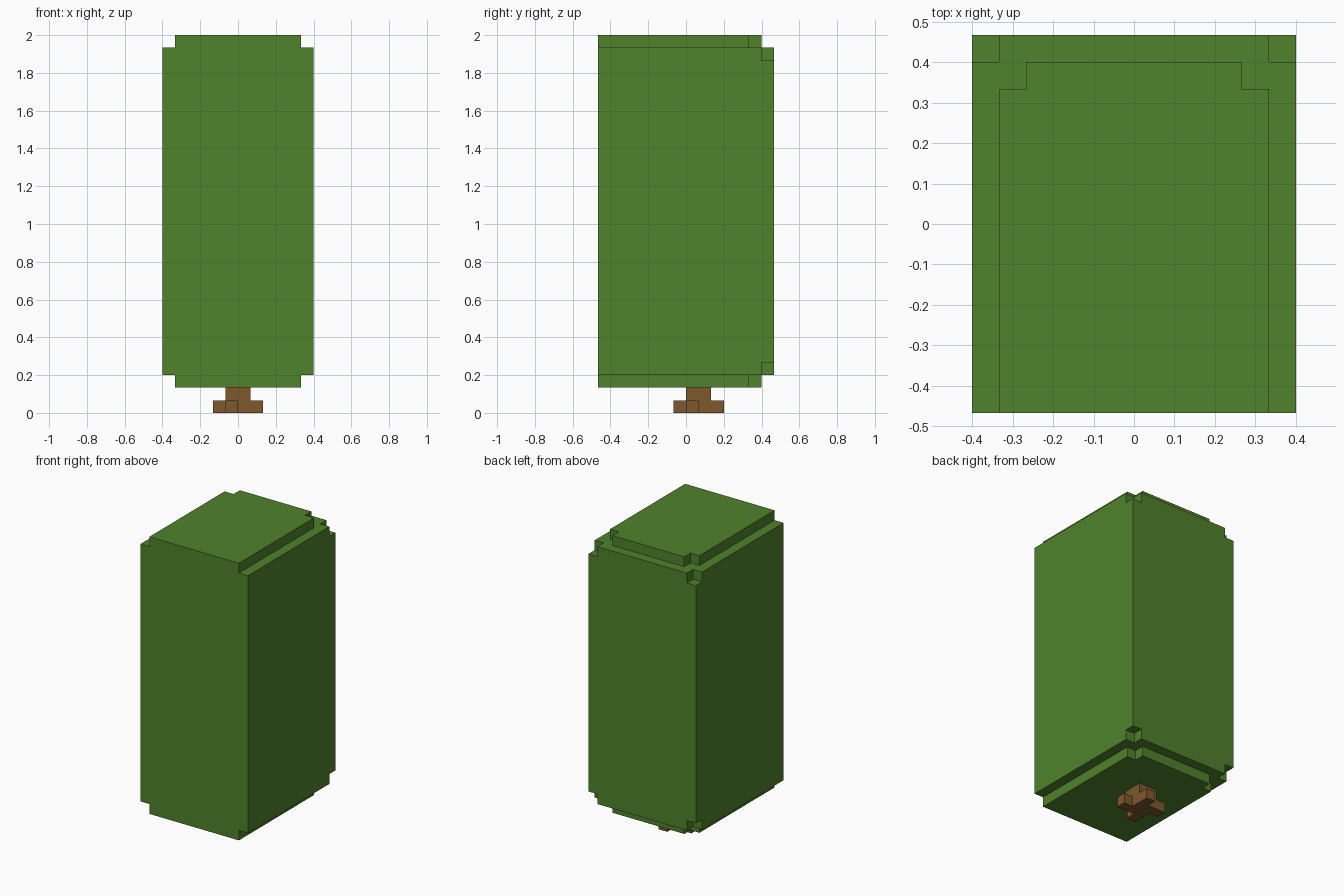
import bpy, bmesh
from itertools import product
from mathutils import Vector

UNIT = 1 / 15  # size of one block

cube = bpy.data.objects.get("Cube")
if cube:
    bpy.data.objects.remove(cube, do_unlink=True)


def material(name, color):
    mat = bpy.data.materials.new(name)
    mat.use_nodes = True
    mat.diffuse_color = color
    bsdf = next(n for n in mat.node_tree.nodes if n.type == "BSDF_PRINCIPLED")
    bsdf.inputs["Base Color"].default_value = color
    return mat


def block_cells(low, high):
    """All grid cells in a box given by two corners."""
    return set(product(*(range(a, b) for a, b in zip(low, high))))


def block_object(name, cells, mat):
    """Outer skin of a set of grid cells, with flat areas merged."""
    bm = bmesh.new()
    for cell in cells:
        for axis, side in product(range(3), (0, 1)):
            step = list(cell)
            step[axis] += 2 * side - 1
            if tuple(step) in cells:
                continue
            u, v = (axis + 1) % 3, (axis + 2) % 3
            ring = []
            for du, dv in ((0, 0), (1, 0), (1, 1), (0, 1)):
                p = Vector(cell)
                p[axis] += side
                p[u] += du
                p[v] += dv
                ring.append(bm.verts.new(p * UNIT))
            bm.faces.new(ring if side else ring[::-1])
    bmesh.ops.remove_doubles(bm, verts=bm.verts, dist=UNIT / 100)
    bmesh.ops.dissolve_limit(bm, angle_limit=0.01, verts=bm.verts, edges=bm.edges)
    mesh = bpy.data.meshes.new(name)
    bm.to_mesh(mesh)
    bm.free()
    mesh.materials.append(mat)
    obj = bpy.data.objects.new(name, mesh)
    bpy.context.collection.objects.link(obj)
    return obj


leaf_green = material("leaf green", (0.080, 0.223, 0.025, 1))
bark_brown = material("bark brown", (0.209, 0.098, 0.025, 1))

# Foliage: tall block, with the back corners cut at top and bottom
foliage = block_cells((-6, -7, 3), (6, 7, 29))
for x, z in product((-6, 5), (3, 28)):
    foliage.discard((x, 6, z))
# Stepped-in cap layers above and below
for z in (2, 29):
    foliage |= block_cells((-5, -7, z), (5, 5, z + 1))
    foliage |= block_cells((-4, 5, z), (4, 6, z + 1))
block_object("foliage", foliage, leaf_green)

# Trunk with four roots set in a pinwheel
trunk = block_cells((-1, 0, 0), (1, 2, 2))
trunk |= {(-1, -1, 0), (1, 0, 0), (0, 2, 0), (-2, 1, 0)}
block_object("trunk", trunk, bark_brown)
